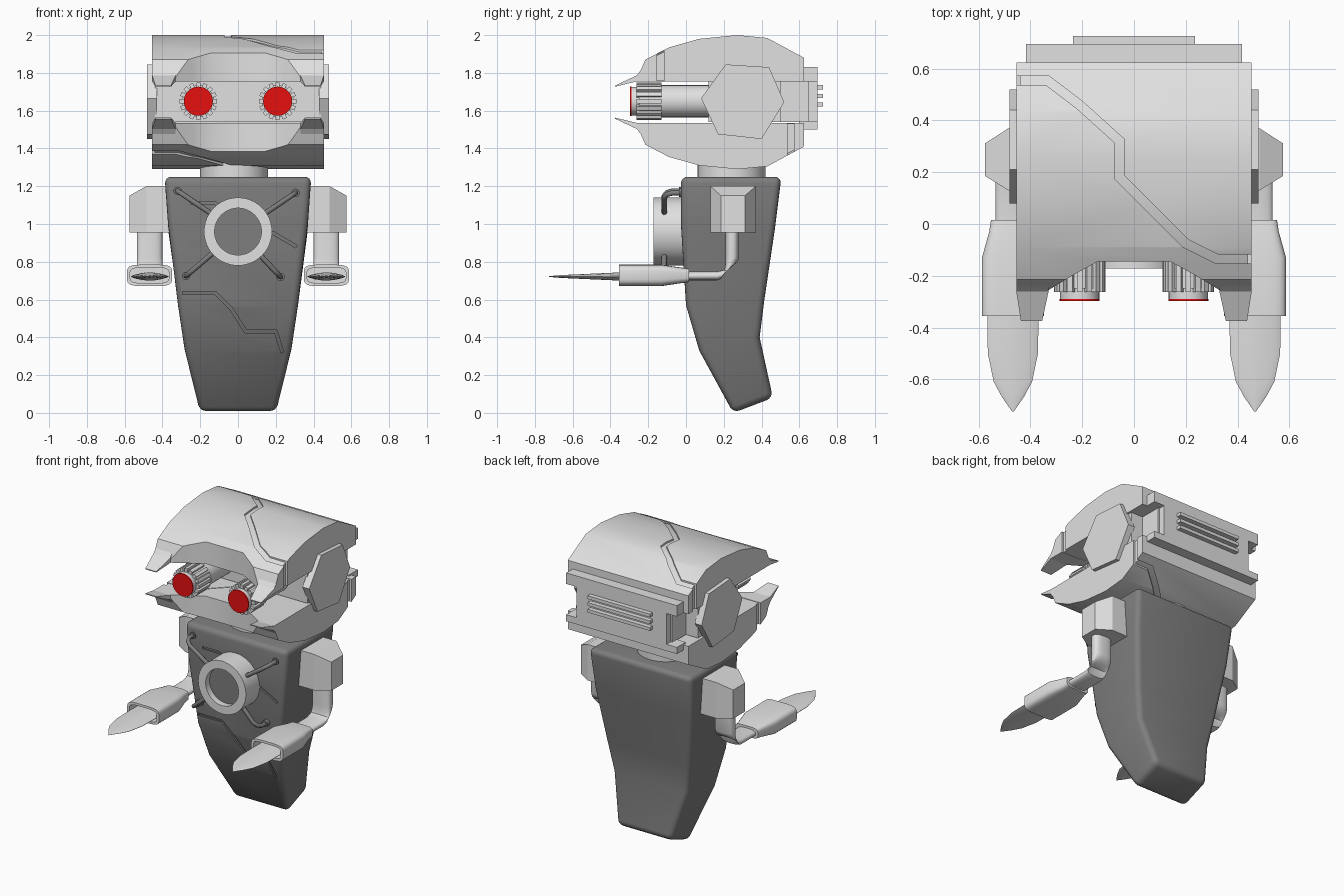
import bpy, bmesh, math
from mathutils import Vector, Matrix

if "Cube" in bpy.data.objects:
    bpy.data.objects.remove(bpy.data.objects["Cube"])


def material(name, rgb):
    m = bpy.data.materials.new(name)
    m.use_nodes = True
    m.diffuse_color = (*rgb, 1)
    m.node_tree.nodes["Principled BSDF"].inputs["Base Color"].default_value = (*rgb, 1)
    return m


LIGHT = material("light_grey", (0.75, 0.75, 0.75))
DARK = material("dark_grey", (0.21, 0.21, 0.21))
RED = material("red", (0.8, 0.005, 0.005))


def activate(ob):
    bpy.ops.object.select_all(action='DESELECT')
    ob.select_set(True)
    bpy.context.view_layer.objects.active = ob


def smooth(ob, degrees=35):
    activate(ob)
    bpy.ops.object.shade_smooth_by_angle(angle=math.radians(degrees))
    return ob


def loft(name, rings, mat=LIGHT):
    """Skin a list of equal-length point rings and cap both ends."""
    bm = bmesh.new()
    loops = [[bm.verts.new(p) for p in ring] for ring in rings]
    n = len(loops[0])
    for a, b in zip(loops, loops[1:]):
        for i in range(n):
            bm.faces.new((a[i], a[(i + 1) % n], b[(i + 1) % n], b[i]))
    bm.faces.new(loops[0])
    bm.faces.new(loops[-1])
    bmesh.ops.recalc_face_normals(bm, faces=bm.faces)
    me = bpy.data.meshes.new(name)
    bm.to_mesh(me)
    bm.free()
    me.materials.append(mat)
    ob = bpy.data.objects.new(name, me)
    bpy.context.collection.objects.link(ob)
    return ob


def prism(name, pts, axis, a, b, mat=LIGHT):
    """Extrude a 2D outline along an axis from a to b."""
    place = {'x': lambda p, t: (t, p[0], p[1]),
             'y': lambda p, t: (p[0], t, p[1]),
             'z': lambda p, t: (p[0], p[1], t)}[axis]
    return loft(name, [[place(p, t) for p in pts] for t in (a, b)], mat)


def box(name, x, y, z, mat=LIGHT):
    return prism(name, [(x[0], y[0]), (x[1], y[0]), (x[1], y[1]), (x[0], y[1])], 'z', *z, mat)


def disc(cx, cy, r, n=32):
    return [(cx + r * math.cos(2 * math.pi * i / n), cy + r * math.sin(2 * math.pi * i / n))
            for i in range(n)]


def ribbon(path, width):
    """Outline of a constant-width band that follows a path."""
    p = [Vector(q) for q in path]
    left, right = [], []
    for i, q in enumerate(p):
        d0 = (q - p[max(i - 1, 0)]).normalized() if i else (p[1] - q).normalized()
        d1 = (p[i + 1] - q).normalized() if i < len(p) - 1 else d0
        t = (d0 + d1).normalized()
        side = Vector((-t.y, t.x)) * (width / 2 / max(t.dot(d0), 0.5))
        left.append(q + side)
        right.append(q - side)
    return left + right[::-1]


def apply(ob, kind, **settings):
    activate(ob)
    mod = ob.modifiers.new(kind.lower(), kind)
    for key, value in settings.items():
        setattr(mod, key, value)
    bpy.ops.object.modifier_apply(modifier=mod.name)


def cut(ob, cutter):
    apply(ob, 'BOOLEAN', object=cutter, operation='DIFFERENCE', solver='EXACT')
    bpy.data.objects.remove(cutter)


# Head shells: an upper half, and the same half turned over for the jaw
MID = 1.645
FLIP = Matrix.Translation((0, 0, MID)) @ Matrix.Rotation(math.pi, 4, 'Y') @ Matrix.Translation((0, 0, -MID))
CURVE = [(-.262, 1.755), (-.25, 1.79), (-.215, 1.87), (-.09, 1.935), (.07, 1.98), (.27, 2.0),
         (.43, 1.985), (.625, 1.88), (.625, 1.755)]
ARCH = [(-.34, -.5), (-.33, -.255), (-.24, -.2), (-.14, -.145)]
SEAM = [(-.6, .555), (-.335, .555), (-.21, .46), (-.055, .32), (-.055, .18), (.2, -.075),
        (.32, -.135), (.6, -.135)]


def shell(name, inset):
    centre = Vector((.2, 1.85))
    pts = []
    for q in CURVE:
        d = Vector(q) - centre
        pts.append(centre + d * (1 - inset / d.length))
    ob = prism(name, pts, 'x', -.455 + inset, .455 - inset)
    arch = [(x, y + inset) for x, y in ARCH]
    arch += [(-x, y) for x, y in reversed(arch)]
    cut(ob, prism("arch_cutter", arch, 'z', 1.5, 2.2))
    return ob


def fang(name, s):
    def ring(y, x0, x1, z0, z1):
        return [(s * x0, y, z0), (s * x1, y, z0), (s * x1, y, z1), (s * x0, y, z1)]
    return loft(name, [ring(-.22, .33, .455, 1.755, 1.84), ring(-.26, .33, .455, 1.755, 1.787),
                       ring(-.375, .355, .437, 1.727, 1.733)])


for half in ("upper", "lower"):
    outer = shell(half + "_shell", 0)
    cut(outer, prism("seam_cutter", ribbon(SEAM, .035), 'z', 1.7, 2.2))
    parts = [smooth(outer, 30), smooth(shell(half + "_shell_core", .014), 30),
             fang(half + "_left_fang", 1), fang(half + "_right_fang", -1)]
    if half == "lower":
        for ob in parts:
            ob.data.transform(FLIP)

# Head inside, side plates and back panel
box("head_middle", (-.44, .44), (.12, .5), (1.54, 1.76))
box("head_rear_core", (-.35, .35), (.45, .65), (1.54, 1.76))
HEX = [(.08, 1.665), (.21, 1.845), (.44, 1.83), (.52, 1.645), (.40, 1.45), (.17, 1.475)]
for s, side in ((1, "left"), (-1, "right")):
    prism(side + "_head_plate", HEX, 'x', s * .43, s * .482)
box("back_panel_top", (-.418, .418), (.6, .695), (1.755, 1.83))
box("back_panel_bottom", (-.418, .418), (.6, .695), (1.5, 1.545))
box("back_panel_middle", (-.34, .34), (.6, .695), (1.545, 1.755))
for i in range(3):
    z = 1.632 + i * .046
    box(f"back_vent_{i + 1}", (-.235, .235), (.69, .726), (z - .011, z + .011))

# Eyes: ribbed tubes with red lenses
for s, side in ((1, "left"), (-1, "right")):
    cx, cz = s * .21, 1.65
    smooth(prism(side + "_eye_tube", disc(cx, cz, .076), 'y', -.29, -.1))
    smooth(prism(side + "_eye_sleeve", disc(cx, cz, .085), 'y', -.25, .15))
    smooth(prism(side + "_eye_lens", disc(cx, cz, .077), 'y', -.297, -.289, RED))
    for i in range(16):
        rib = box(f"{side}_eye_rib_{i + 1}", (.074, .1), (-.262, -.13), (-.011, .011))
        rib.data.transform(Matrix.Translation((cx, 0, cz)) @ Matrix.Rotation(math.tau * i / 16, 4, 'Y'))

# Neck
smooth(prism("neck", disc(-.02, .24, .18), 'z', 1.2, 1.36))


# Torso: sections of half width, front y and z, back y and z
def torso(name, inset):
    sections = [(.203, .25, 0, .46, .08), (.283, .07, .33, .39, .4), (.318, .0, .57, .415, .6),
                (.37, -.027, 1.0, .47, .97), (.388, -.027, 1.25, .505, 1.25)]
    rings = []
    for i, (w, yf, zf, yb, zb) in enumerate(sections):
        dz = inset if i == 0 else -inset if i == 4 else 0
        w, yf, yb, zf, zb = w - inset, yf + inset, yb - inset, zf + dz, zb + dz
        rings.append([(-w, yf, zf), (w, yf, zf), (w, yb, zb), (-w, yb, zb)])
    ob = loft(name, rings, DARK)
    apply(ob, 'BEVEL', width=.035, segments=4, limit_method='ANGLE', angle_limit=math.radians(40))
    return ob


body = torso("torso", 0)
SEAMS = [[(-.295, .635), (-.12, .635), (-.035, .55), (.04, .432), (.2, .432), (.235, .32)],
         [(-.25, 1.11), (-.12, 1.11), (0, 1.0), (.19, .95), (.31, .88)]]
for path in SEAMS:
    cut(body, prism("seam_cutter", ribbon(path, .016), 'y', -.3, .2))
smooth(body)
smooth(torso("torso_core", .012))

# Chest ring, its sunken lens and four hoses
ring = prism("chest_ring", disc(0, .96, .18, 48), 'y', -.172, .03)
cut(ring, prism("ring_cutter", disc(0, .96, .124, 48), 'y', -.3, -.08))
smooth(ring)
prism("chest_lens", disc(0, .96, .126, 48), 'y', -.13, -.07, DARK)
for i, (x, z) in enumerate([(-.32, 1.175), (.305, 1.165), (.225, .72), (-.275, .725)]):
    d = (Vector((0, 0, .96)) - Vector((x, 0, z))).normalized()
    foot = Vector((x, 0, z))
    contact = Vector((0, -.115, .96)) - d * .165
    cu = bpy.data.curves.new(f"chest_hose_{i + 1}", 'CURVE')
    cu.dimensions = '3D'
    cu.bevel_depth = .014
    cu.bevel_resolution = 2
    cu.use_fill_caps = True
    sp = cu.splines.new('POLY')
    pts = [foot, foot + Vector((0, -.07, 0)), foot + Vector((0, -.1, 0)) + d * .015,
           foot + Vector((0, -.115, 0)) + d * .045, contact]
    sp.points.add(len(pts) - 1)
    for p, q in zip(sp.points, pts):
        p.co = (*q, 1)
    cu.materials.append(DARK)
    bpy.context.collection.objects.link(bpy.data.objects.new(cu.name, cu))
    smooth(prism(f"hose_socket_{i + 1}", disc(x, z, .022, 16), 'y', -.036, .03, DARK))


# Arms
def oval(cx, cy, cz, rx, r, tilt, power, n=24):
    """Rounded section; tilt 0 faces down, 90 faces forward."""
    up = Vector((0, math.cos(math.radians(tilt)), math.sin(math.radians(tilt))))
    pts = []
    for i in range(n):
        a = math.tau * (i + .5) / n
        c, s = math.cos(a), math.sin(a)
        pts.append(Vector((cx + rx * math.copysign(abs(c) ** power, c), cy, cz))
                   + up * r * math.copysign(abs(s) ** power, s))
    return pts


for s, side in ((1, "left"), (-1, "right")):
    def slab(x, y0, y1, z1):
        return [(s * x, y0, .955), (s * x, y1, .955), (s * x, y1, z1), (s * x, y0, z1)]
    loft(side + "_shoulder", [slab(.36, .13, .37, 1.2), slab(.485, .13, .37, 1.2),
                              slab(.575, .185, .312, 1.15)])
    cx = s * .468
    bend = [(.245, 1.0, 0), (.245, .82, 0), (.238, .785, 20), (.222, .757, 40), (.198, .735, 65),
            (.165, .725, 90), (-.02, .725, 90)]
    smooth(loft(side + "_arm", [oval(cx, y, z, .068, .036 - .012 * t / 90, t, .75)
                                for y, z, t in bend]), 40)
    cuff = [(.015, .085, .036), (-.03, .092, .042), (-.13, .12, .057), (-.355, .12, .057),
            (-.355, .103, .041), (-.24, .103, .041)]
    smooth(loft(side + "_forearm", [oval(cx, y, .728, w, h, 90, .45) for y, w, h in cuff]), 30)
    blade = [(-.23, .098, .022), (-.37, .1, .021), (-.5, .098, .015), (-.61, .075, .01),
             (-.67, .042, .007), (-.725, .003, .002)]
    smooth(loft(side + "_hand_blade", [oval(cx, y, .722, w, h, 90, 1.3) for y, w, h in blade]), 40)
